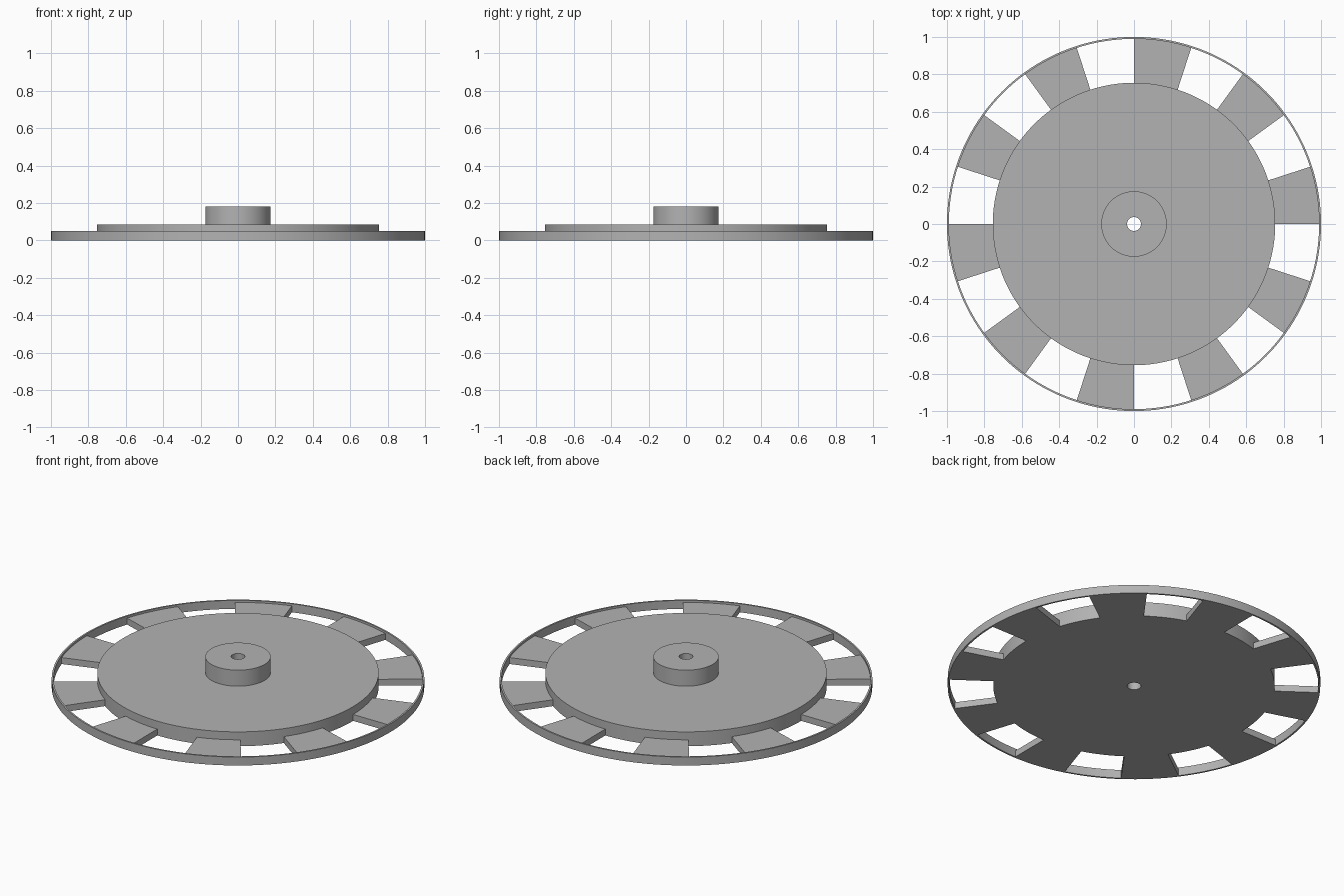
import bpy
import bmesh
from math import cos, sin, pi, radians

if "Cube" in bpy.data.objects:
    bpy.data.objects.remove(bpy.data.objects["Cube"])

GREY = (0.45, 0.45, 0.45, 1)
grey = bpy.data.materials.new("plain grey")
grey.use_nodes = True
grey.diffuse_color = GREY
grey.node_tree.nodes["Principled BSDF"].inputs["Base Color"].default_value = GREY

HOLE, HUB, DISC, RIM_IN, RIM_OUT = 0.037, 0.175, 0.755, 0.99, 1.0
DISC_TOP, HUB_TOP, RIM_TOP, TAB_TOP = 0.085, 0.18, 0.05, 0.038
SEGMENTS = 160
TABS = 10


def sweep(name, profile, start=0.0, angle=2 * pi):
    """Sweep a closed (radius, height) profile about z; cap partial sweeps."""
    full = angle > 6.28
    steps = max(1, round(SEGMENTS * angle / (2 * pi)))
    bm = bmesh.new()
    rings = []
    for i in range(steps if full else steps + 1):
        a = start + angle * i / steps
        rings.append([bm.verts.new((r * cos(a), r * sin(a), z)) for r, z in profile])
    n = len(profile)
    for i in range(steps):
        here, there = rings[i], rings[(i + 1) % len(rings)]
        for j in range(n):
            k = (j + 1) % n
            bm.faces.new((here[j], there[j], there[k], here[k]))
    if not full:
        bm.faces.new(rings[0])
        bm.faces.new(rings[-1][::-1])
    bmesh.ops.recalc_face_normals(bm, faces=bm.faces)
    mesh = bpy.data.meshes.new(name)
    bm.to_mesh(mesh)
    bm.free()
    mesh.materials.append(grey)
    obj = bpy.data.objects.new(name, mesh)
    bpy.context.collection.objects.link(obj)
    bpy.ops.object.select_all(action="DESELECT")
    obj.select_set(True)
    bpy.context.view_layer.objects.active = obj
    bpy.ops.object.shade_smooth_by_angle(angle=radians(30))
    return obj


def band(inner, outer, top):
    return [(inner, 0), (outer, 0), (outer, top), (inner, top)]


# Main disc with its raised hub and the bore through both
sweep("disc_and_hub", [(HOLE, 0), (DISC, 0), (DISC, DISC_TOP), (HUB, DISC_TOP),
                       (HUB, HUB_TOP), (HOLE, HUB_TOP)])

# Thin outer rim
sweep("outer_rim", band(RIM_IN, RIM_OUT, RIM_TOP))

# Tabs joining disc and rim, with equal gaps between them
pitch = 2 * pi / TABS
for t in range(TABS):
    sweep(f"tab_{t + 1}", band(DISC, RIM_IN, TAB_TOP), t * pitch, pitch / 2)
